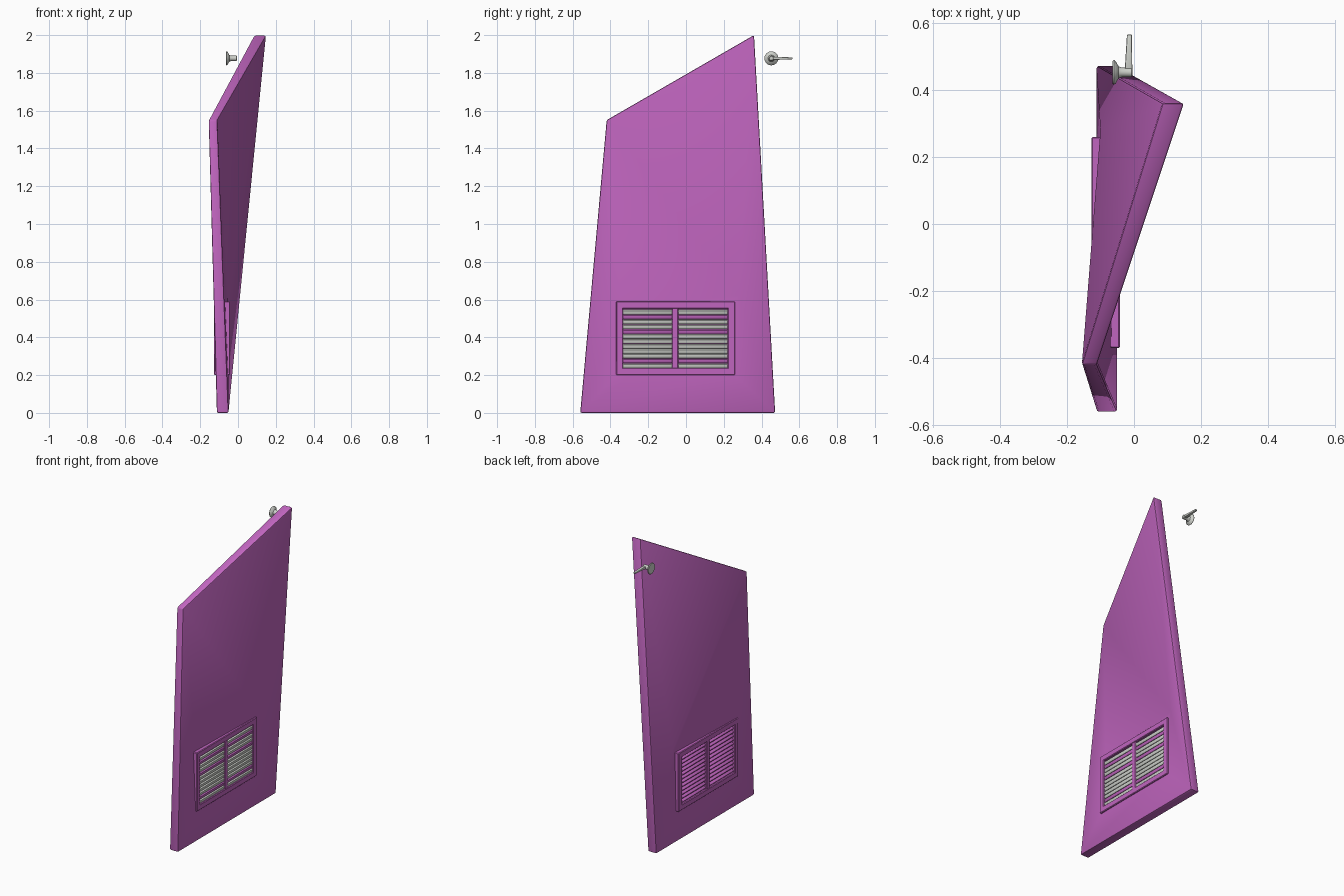
import bpy, bmesh, math
from mathutils import Matrix, Vector

cube = bpy.data.objects.get("Cube")
if cube:
    bpy.data.objects.remove(cube, do_unlink=True)


def material(name, rgb):
    m = bpy.data.materials.new(name)
    m.use_nodes = True
    m.diffuse_color = (*rgb, 1)
    m.node_tree.nodes["Principled BSDF"].inputs["Base Color"].default_value = (*rgb, 1)
    return m


PURPLE = material("purple", (0.53, 0.13, 0.52))
GREY = material("light grey", (0.62, 0.64, 0.60))


def finish(name, bm, mat):
    bmesh.ops.recalc_face_normals(bm, faces=bm.faces)
    mesh = bpy.data.meshes.new(name)
    bm.to_mesh(mesh)
    bm.free()
    ob = bpy.data.objects.new(name, mesh)
    bpy.context.collection.objects.link(ob)
    mesh.materials.append(mat)
    return ob


def smooth(ob):
    bpy.ops.object.select_all(action="DESELECT")
    ob.select_set(True)
    bpy.context.view_layer.objects.active = ob
    bpy.ops.object.shade_smooth_by_angle(angle=math.radians(32))


def add_box(bm, x, y, z, tilt=0):
    """Box given by its ranges, tilted about its own length."""
    centre = Vector([(a + b) / 2 for a, b in (x, y, z)])
    size = [b - a for a, b in (x, y, z)]
    mat = (Matrix.Translation(centre) @ Matrix.Rotation(tilt, 4, "Y")
           @ Matrix.Diagonal((*size, 1)))
    bmesh.ops.create_cube(bm, size=1, matrix=mat)


def bevel_sharp(bm, width, segments=2):
    edges = [e for e in bm.edges if e.calc_face_angle(0) > 0.7]
    bmesh.ops.bevel(bm, geom=edges, offset=width, segments=segments,
                    profile=0.5, affect="EDGES", clamp_overlap=True)


# Twisted door panel, bent along a fold beside the vent
corners = [  # outer x, inner x, y, z
    (-0.05, -0.112, -0.56, 0), (-0.05, -0.112, 0.472, 0),
    (0.15, 0.085, 0.36, 2), (-0.11, -0.156, -0.42, 1.55),
    (-0.052, -0.10, 0.28, 0.62)]
bm = bmesh.new()
outer = [bm.verts.new((a, y, z)) for a, b, y, z in corners]
inner = [bm.verts.new((b, y, z)) for a, b, y, z in corners]
for side in (outer, inner):
    for i in range(4):
        bm.faces.new((side[i], side[(i + 1) % 4], side[4]))
for i in range(4):
    j = (i + 1) % 4
    bm.faces.new((outer[i], outer[j], inner[j], inner[i]))
bmesh.ops.recalc_face_normals(bm, faces=bm.faces)
bevel_sharp(bm, 0.008)
panel = finish("door_panel", bm, PURPLE)

# Opening for the vent
bm = bmesh.new()
add_box(bm, (-0.3, 0.1), (-0.345, 0.235), (0.225, 0.565))
cutter = finish("vent_cutter", bm, PURPLE)
cutter.hide_render = True
cut = panel.modifiers.new("vent_opening", "BOOLEAN")
cut.object = cutter
cut.solver = "EXACT"
bpy.context.view_layer.objects.active = panel
bpy.ops.object.modifier_apply(modifier=cut.name)
bpy.data.objects.remove(cutter, do_unlink=True)
smooth(panel)

# Vent frame with a centre bar
bm = bmesh.new()
depth = (-0.127, -0.042)
for z in ((0.2, 0.238), (0.552, 0.59)):
    add_box(bm, depth, (-0.37, 0.26), z)
for y in ((-0.37, -0.333), (0.22, 0.26)):
    add_box(bm, depth, y, (0.2, 0.59))
add_box(bm, (-0.124, -0.045), (-0.075, -0.04), (0.22, 0.57))
bevel_sharp(bm, 0.004, 1)
finish("vent_frame", bm, PURPLE)

# Core behind the louvres
bm = bmesh.new()
add_box(bm, (-0.088, -0.072), (-0.35, 0.24), (0.22, 0.57))
finish("vent_core", bm, PURPLE)

# Louvres: grey outside with purple gaps, all purple inside
BAYS = ((-0.335, -0.073), (-0.042, 0.222))
PITCH = 0.0258
grey, gaps, back = bmesh.new(), bmesh.new(), bmesh.new()
for i in range(12):
    z = 0.25 + i * PITCH
    row = gaps if i in (1, 7, 10) else grey
    for bay in BAYS:
        add_box(row, (-0.071, -0.047), bay, (z - 0.011, z + 0.011), 0.25)
        add_box(back, (-0.119, -0.086), bay, (z - 0.006, z + 0.006), -0.5)
for name, bm, mat in (("outer_louvres", grey, GREY), ("outer_louvre_gaps", gaps, PURPLE),
                      ("inner_louvres", back, PURPLE)):
    bevel_sharp(bm, 0.004)
    smooth(finish(name, bm, mat))

# Door handle: turned rose and spindle
HANDLE = Vector((0, 0.452, 1.877))
profile = [(-0.064, 0), (-0.064, 0.034), (-0.06, 0.037), (-0.055, 0.034),
           (-0.046, 0.018), (-0.036, 0.014), (-0.008, 0.014), (-0.004, 0.01), (-0.004, 0)]
bm = bmesh.new()
ring = [bm.verts.new(HANDLE + Vector((x, r, 0))) for x, r in profile]
edges = [bm.edges.new(pair) for pair in zip(ring, ring[1:])]
bmesh.ops.spin(bm, geom=ring + edges, cent=HANDLE, axis=(1, 0, 0),
               angle=math.tau, steps=24)
bmesh.ops.remove_doubles(bm, verts=bm.verts, dist=0.0002)
smooth(finish("handle_spindle", bm, GREY))

# Tapered lever
bm = bmesh.new()
add_box(bm, (-0.028, -0.005), (0.45, 0.565), (1.868, 1.886))
for v in bm.verts:
    if v.co.y > 0.5:
        v.co.x = -0.006 if v.co.x > -0.015 else -0.021
        v.co.z += 0.004 if v.co.z < HANDLE.z else -0.004
bevel_sharp(bm, 0.004)
smooth(finish("handle_lever", bm, GREY))
